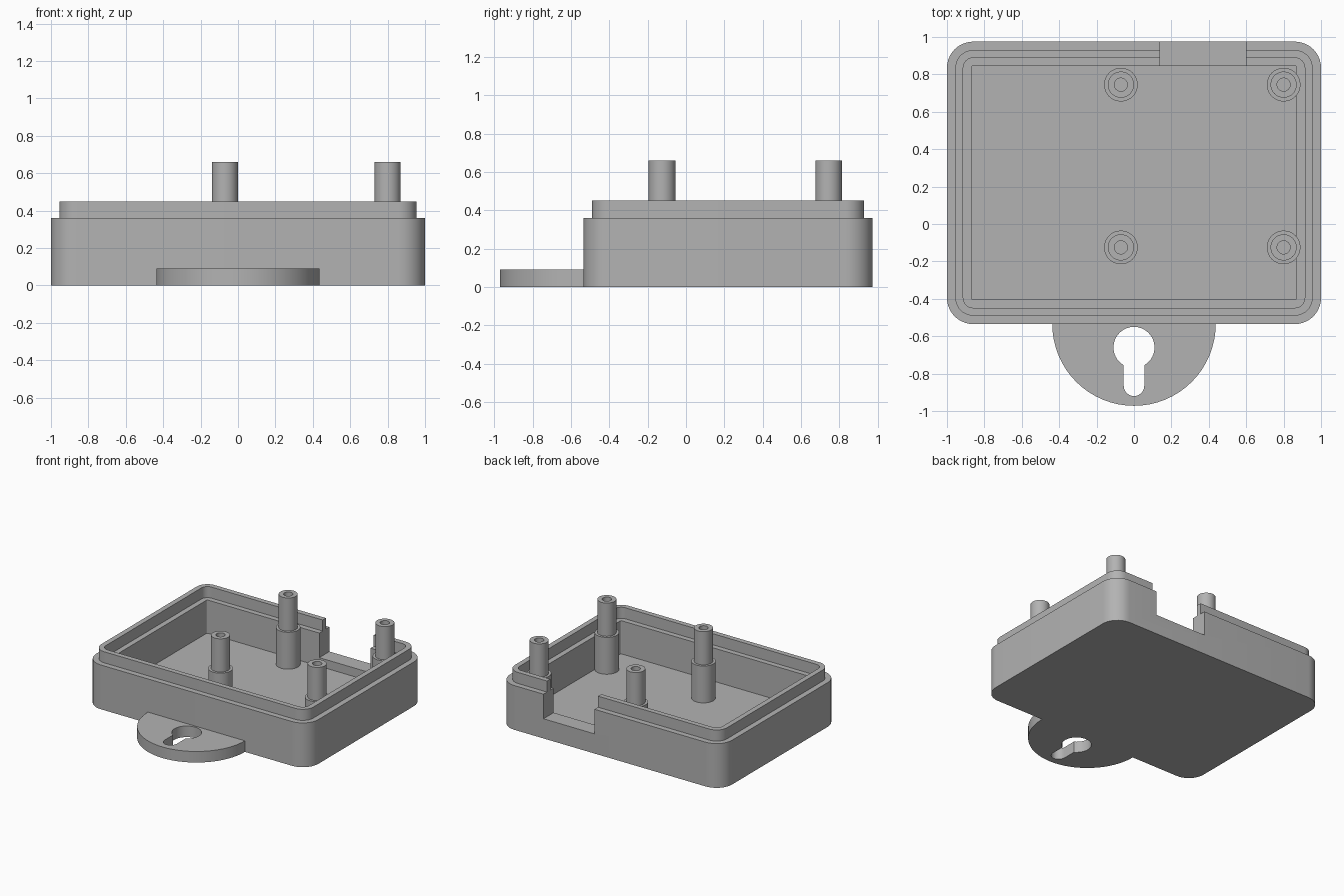
import bpy, bmesh, math
from mathutils import Vector

cube = bpy.data.objects.get("Cube")
if cube:
    bpy.data.objects.remove(cube, do_unlink=True)

# Single flat material
grey = bpy.data.materials.new("plain grey")
grey.use_nodes = True
GREY = (0.45, 0.45, 0.45, 1)
grey.diffuse_color = GREY
grey.node_tree.nodes["Principled BSDF"].inputs["Base Color"].default_value = GREY

Y_FRONT, Y_BACK = -0.535, 0.975
WALL_TOP, RIM_TOP, FLOOR = 0.36, 0.45, 0.09


def select_only(ob):
    bpy.ops.object.select_all(action='DESELECT')
    ob.select_set(True)
    bpy.context.view_layer.objects.active = ob


def finish(ob):
    ob.data.materials.clear()
    ob.data.materials.append(grey)
    select_only(ob)
    bpy.ops.object.shade_smooth_by_angle(angle=math.radians(30))


def arc(cx, cy, r, start, end, steps):
    """Points along an arc, angles in degrees."""
    angles = [math.radians(start + (end - start) * i / steps) for i in range(steps + 1)]
    return [(cx + r * math.cos(a), cy + r * math.sin(a)) for a in angles]


def rounded_rect(inset, radius=0.14, steps=10):
    r = radius - inset
    x = 1 - radius
    y0, y1 = Y_FRONT + radius, Y_BACK - radius
    return (arc(x, y1, r, 0, 90, steps) + arc(-x, y1, r, 90, 180, steps)
            + arc(-x, y0, r, 180, 270, steps) + arc(x, y0, r, 270, 360, steps))


def loft(name, loops):
    """Skin a stack of (outline, z) loops and cap both ends."""
    bm = bmesh.new()
    rings = [[bm.verts.new((x, y, z)) for x, y in pts] for pts, z in loops]
    for a, b in zip(rings, rings[1:]):
        n = len(a)
        for i in range(n):
            j = (i + 1) % n
            bm.faces.new((a[i], a[j], b[j], b[i]))
    bm.faces.new(rings[0][::-1])
    bm.faces.new(rings[-1])
    bmesh.ops.recalc_face_normals(bm, faces=bm.faces[:])
    mesh = bpy.data.meshes.new(name)
    bm.to_mesh(mesh)
    bm.free()
    ob = bpy.data.objects.new(name, mesh)
    bpy.context.collection.objects.link(ob)
    return ob


# Open tray with a raised tongue around the rim
profile = [(0, 0), (0, WALL_TOP), (0.045, WALL_TOP), (0.045, RIM_TOP),
           (0.087, RIM_TOP), (0.087, WALL_TOP), (0.13, WALL_TOP), (0.13, FLOOR)]
tray = loft("tray", [(rounded_rect(inset), z) for inset, z in profile])

# Cable notch through the back wall
opening = [(0.14, 0.8), (0.6, 0.8), (0.6, 1.1), (0.14, 1.1)]
cutter = loft("notch_cutter", [(opening, 0.16), (opening, 0.6)])
cutter.hide_render = True
cut = tray.modifiers.new("notch", 'BOOLEAN')
cut.operation = 'DIFFERENCE'
cut.solver = 'EXACT'
cut.object = cutter
select_only(tray)
bpy.ops.object.modifier_apply(modifier=cut.name)
bpy.data.objects.remove(cutter, do_unlink=True)
finish(tray)

# Hollow stepped posts standing on the floor
post_profile = [(0.09, FLOOR - 0.01), (0.09, 0.39), (0.07, 0.39),
                (0.07, 0.66), (0.035, 0.66), (0.035, FLOOR)]
for side, x in (("right", -0.07), ("left", 0.8)):
    for end, y in (("front", -0.125), ("back", 0.745)):
        loops = [(arc(x, y, r, 0, 348.75, 31), z) for r, z in post_profile]
        finish(loft(f"post_{end}_{side}", loops))

# Half-round hanging tab with a keyhole
tab_outline = arc(0, Y_FRONT, 0.437, 180, 360, 32)
neck = math.degrees(math.asin(0.055 / 0.11))
keyhole = (arc(0, -0.66, 0.11, -90 + neck, 270 - neck, 28)
           + arc(0, -0.865, 0.055, 180, 360, 12))
curve = bpy.data.curves.new("hanging_tab", 'CURVE')
curve.dimensions = '2D'
curve.fill_mode = 'BOTH'
curve.extrude = FLOOR / 2
for pts in (tab_outline, keyhole):
    spline = curve.splines.new('POLY')
    spline.points.add(len(pts) - 1)
    for p, (x, y) in zip(spline.points, pts):
        p.co = (x, y, 0, 1)
    spline.use_cyclic_u = True
tab = bpy.data.objects.new("hanging_tab", curve)
tab.location = Vector((0, 0, FLOOR / 2))
bpy.context.collection.objects.link(tab)
select_only(tab)
bpy.ops.object.convert(target='MESH')
tab = bpy.context.view_layer.objects.active
bm = bmesh.new()
bm.from_mesh(tab.data)
bmesh.ops.remove_doubles(bm, verts=bm.verts[:], dist=0.0005)
bmesh.ops.recalc_face_normals(bm, faces=bm.faces[:])
bm.to_mesh(tab.data)
bm.free()
finish(tab)
